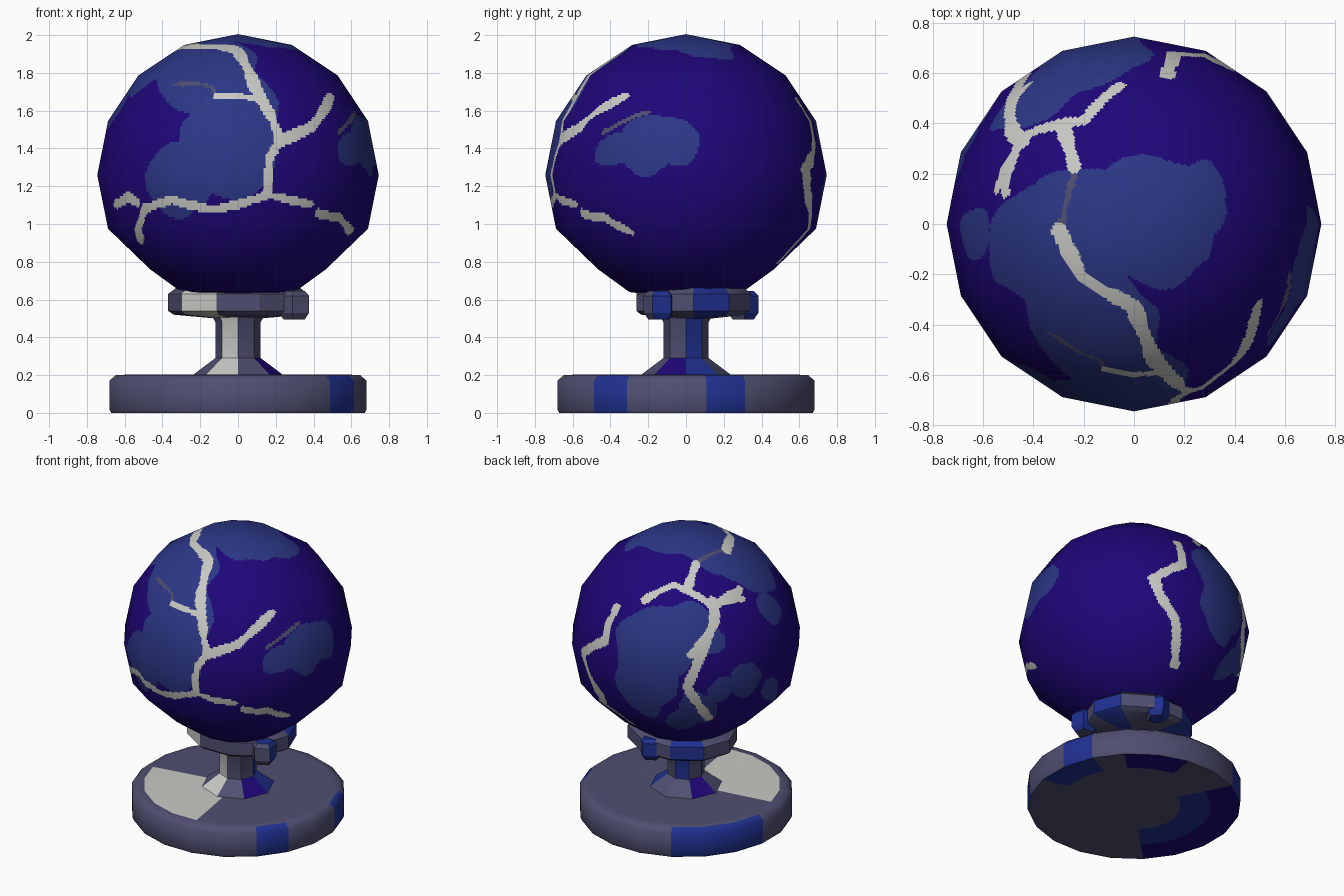
import bpy, bmesh, math
from mathutils import Vector, kdtree, noise

if "Cube" in bpy.data.objects:
    bpy.data.objects.remove(bpy.data.objects["Cube"])

R, C = 0.745, Vector((0, 0, 1.26))
INDIGO, BLUE, WHITE, SLATE, ROYAL = range(5)
MATS = []
for name, col in [("deep indigo", (0.013, 0.002, 0.19)), ("soft blue", (0.025, 0.038, 0.24)),
                  ("pale white", (0.58, 0.58, 0.55)), ("slate grey", (0.078, 0.078, 0.165)),
                  ("royal blue", (0.014, 0.03, 0.28))]:
    m = bpy.data.materials.new(name)
    m.diffuse_color = (*col, 1)
    m.use_nodes = True
    m.node_tree.nodes["Principled BSDF"].inputs["Base Color"].default_value = m.diffuse_color
    MATS.append(m)


def make_object(name, bm):
    me = bpy.data.meshes.new(name)
    bm.to_mesh(me)
    bm.free()
    for m in MATS:
        me.materials.append(m)
    ob = bpy.data.objects.new(name, me)
    bpy.context.collection.objects.link(ob)
    return ob


def lathe(name, profile, seg, rule, scale_y=1.0, shift_y=0.0, turn=0.0, angle=35):
    """Spin (radius, z) points, close both ends, colour faces by rule(centre, angle)."""
    bm = bmesh.new()
    rings = []
    for r, z in profile:
        rings.append([bm.verts.new((r * math.cos(turn + i * math.tau / seg),
                                    r * math.sin(turn + i * math.tau / seg) * scale_y + shift_y, z))
                      for i in range(seg)])
    for a, b in zip(rings, rings[1:]):
        for i in range(seg):
            j = (i + 1) % seg
            bm.faces.new((a[i], a[j], b[j], b[i]))
    bm.faces.new(rings[0][::-1])
    bm.faces.new(rings[-1])
    for f in bm.faces:
        c = f.calc_center_median()
        f.material_index = rule(c, math.degrees(math.atan2(c.y, c.x)) % 360)
    ob = make_object(name, bm)
    bpy.ops.object.select_all(action='DESELECT')
    ob.select_set(True)
    bpy.context.view_layer.objects.active = ob
    bpy.ops.object.shade_smooth_by_angle(angle=math.radians(angle))
    return ob


# Directions used to lay out the painting: azimuth from the front towards the right, elevation
def view(az, el):
    a, e = math.radians(az), math.radians(el)
    toward = Vector((math.sin(a) * math.cos(e), -math.cos(a) * math.cos(e), math.sin(e)))
    right = Vector((math.cos(a), math.sin(a), 0))
    return right, toward.cross(right), toward


FRONT, RIGHT, TOP = view(0, 0), view(90, 0), view(0, 90)
BACK_LEFT, BACK_RIGHT = view(213, 24), view(140, -25)


def on_ball(v, x, y):
    d = math.sqrt(max(0.0, R * R - x * x - y * y))
    return (v[0] * x + v[1] * y + v[2] * d).normalized() * R


# Ball: 16-sided low-poly sphere with a tucked-in underside,
# its flat faces cut finely so they can carry the painting
bm = bmesh.new()
bmesh.ops.create_uvsphere(bm, u_segments=16, v_segments=8, radius=R)
for v in bm.verts:
    flat = math.hypot(v.co.x, v.co.y)
    if v.co.z < -0.72:
        v.co.z = -0.66
    elif v.co.z < -0.6:
        v.co = v.co * (0.3 / flat)
        v.co.z = -0.62
    elif v.co.z < -0.4:
        v.co = v.co * (0.465 / flat)
        v.co.z = -0.5
bmesh.ops.subdivide_edges(bm, edges=bm.edges[:], cuts=22, use_grid_fill=True)
bm.faces.ensure_lookup_table()

# Blue patches: round spots (x, y, radius) with wandering edges
spots = []
for v, group in [
        (FRONT, [(-.06, .13, .27), (-.33, -.03, .2), (0, .38, .22), (-.12, .25, .2)]),
        (TOP, [(-.2, -.42, .29), (-.42, -.1, .24), (.08, .02, .27), (.26, .1, .16),
               (-.22, 0, .25), (-.2, .74, .22), (-.53, .45, .1)]),
        (RIGHT, [(-.22, .16, .17), (-.07, .17, .13), (-.38, .14, .1)]),
        (BACK_LEFT, [(-.2, -.08, .28), (.03, .04, .18), (.1, -.47, .13), (.25, -.34, .09),
                     (.42, -.28, .13), (.58, -.34, .08), (0, -.57, .09), (.56, .2, .12)]),
        (BACK_RIGHT, [(.58, .05, .13), (.62, -.22, .1)])]:
    spots += [(on_ball(v, x, y), r) for x, y, r in group]

tree = kdtree.KDTree(len(bm.faces))
for i, f in enumerate(bm.faces):
    p = f.calc_center_median().normalized() * R
    tree.insert(p, i)
    f.smooth = True
    q = p + noise.noise_vector(p * 5) * 0.05
    if any((q - c).length < r for c, r in spots):
        f.material_index = BLUE
tree.balance()


# Cracks: paths over the ball, painted with a slightly uneven width
def crack(v, half, *path, colour=WHITE):
    pts = [on_ball(v, *p) for p in path]
    for a, b in zip(pts, pts[1:]):
        n = max(2, int((b - a).length / 0.006))
        for k in range(n + 1):
            p = a.lerp(b, k / n).normalized() * R
            for _, i, _ in tree.find_range(p, half * (1 + 0.4 * noise.noise(p * 12))):
                bm.faces[i].material_index = colour


crack(FRONT, .012, (-.35, .49), (-.14, .48), (-.12, .43), colour=SLATE)
crack(RIGHT, .012, (-.45, .23), (-.2, .34), colour=SLATE)
crack(TOP, .014, (-.24, .2), (-.29, 0), colour=SLATE)
crack(FRONT, .03, (.01, .65), (.09, .48), (.23, .19), (.17, .09), (.16, -.1))
crack(FRONT, .02, (.13, .41), (-.12, .43))
crack(FRONT, .027, (.23, .18), (.4, .26), (.51, .43))
crack(FRONT, .027, (-.66, -.16), (-.6, -.12), (-.55, -.15))
crack(FRONT, .024, (-.55, -.38), (-.5, -.18), (-.38, -.14))
crack(FRONT, .023, (-.35, -.14), (-.13, -.19), (.17, -.11), (.4, -.16))
crack(FRONT, .022, (.44, -.21), (.55, -.23), (.61, -.31))
crack(TOP, .03, (-.3, -.03), (-.2, -.22), (0, -.33), (.03, -.43))
crack(TOP, .03, (-.44, .57), (-.51, .4), (-.47, .33), (-.52, .13))
crack(TOP, .024, (-.48, .34), (-.2, .42), (-.06, .56))
crack(TOP, .03, (-.28, .37), (-.24, .23))
crack(BACK_LEFT, .03, (.19, .24), (.21, .12), (.03, -.33), (.17, -.53))
crack(BACK_LEFT, .02, (.39, .26), (.2, .22))
crack(BACK_RIGHT, .032, (.29, .6), (.32, .44), (.13, .33), (.17, .22), (.27, .06), (.29, -.25))

ball = make_object("ball", bm)
ball.data.normals_split_custom_set_from_vertices([v.co.normalized() for v in ball.data.vertices])
ball.location = C


# Base disc with a pale wedge on top and blue blocks on the rim
def base_rule(c, ang):
    r = math.hypot(c.x, c.y)
    if c.z > 0.19:
        return WHITE if 188 < ang < 275 and 0.15 < r < 0.62 else SLATE
    if c.z > 0.005:
        return ROYAL if 314 < ang < 333 or 5 < ang < 30 or 117 < ang < 171 else SLATE
    if 117 < ang < 226 and r > 0.3:
        return INDIGO if r > 0.5 else ROYAL
    if r > 0.5 and 40 < ang < 75:
        return INDIGO
    return ROYAL if r > 0.5 and (ang < 27 or ang > 345) else SLATE


lathe("base", [(.05, 0), (.3, 0), (.5, 0), (.68, 0), (.69, .02), (.69, .17), (.655, .2),
               (.61, .202), (.4, .203), (.15, .205)], 20, base_rule,
      turn=math.radians(9), angle=50)


# Stem with a flared foot
def stem_rule(c, ang):
    if 225 < ang < 275:
        return WHITE
    if c.z < 0.29:
        return INDIGO if 315 < ang or 135 < ang < 180 else ROYAL if ang < 45 else SLATE
    return ROYAL if ang < 50 or 90 < ang < 135 else SLATE


lathe("stem", [(.24, .2), (.12, .29), (.12, .48), (.14, .52)], 8, stem_rule, angle=25)


# Collar that cradles the ball
def collar_rule(c, ang):
    if 195 < ang < 265:
        return WHITE
    return ROYAL if ang < 50 or 100 < ang < 150 else SLATE


lathe("collar", [(.12, .5), (.34, .52), (.37, .54), (.37, .63), (.33, .66), (.25, .66)], 10,
      collar_rule, scale_y=0.86, shift_y=0.04, angle=30)

# Lumps on the collar
for name, pos, turn in [("collar_lump_right", (.3, -.14), -.45), ("collar_lump_back", (.06, .3), 1.4)]:
    lump = lathe(name, [(.06, .495), (.085, .53), (.085, .62), (.06, .645)], 5,
                 lambda c, ang: ROYAL if ang < 120 else SLATE, turn=turn, angle=20)
    lump.location = (*pos, 0)
